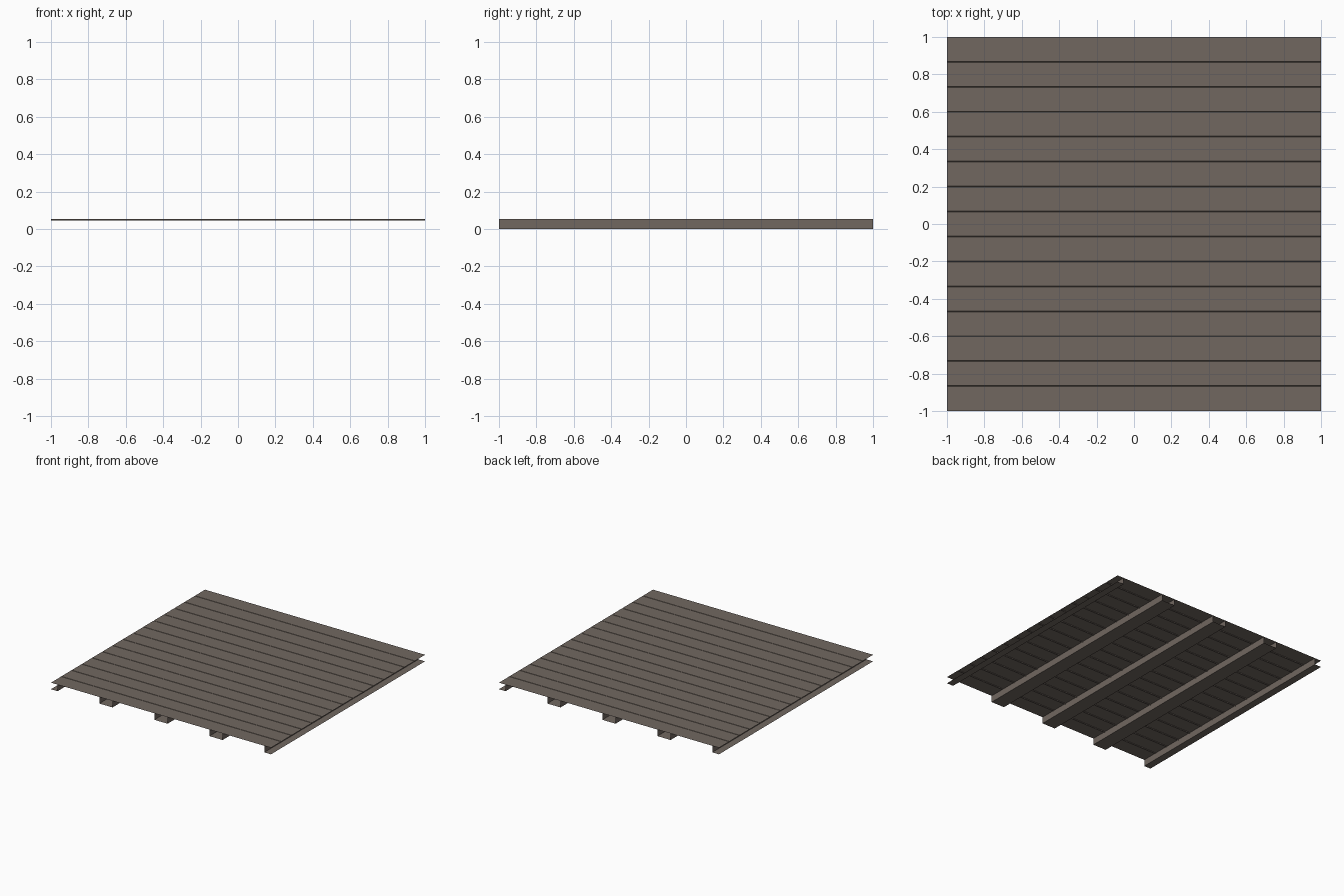
import bpy

if "Cube" in bpy.data.objects:
    bpy.data.objects.remove(bpy.data.objects["Cube"])

TOP = 0.054       # deck surface height
PLANKS = 15
GROOVE_W = 0.005  # narrow seam between boards
GROOVE_D = 0.007
HALF = 0.06       # half width of a joist

wood = bpy.data.materials.new("weathered_brown_wood")
wood.diffuse_color = (0.165, 0.137, 0.117, 1)
wood.use_nodes = True
wood.node_tree.nodes["Principled BSDF"].inputs["Base Color"].default_value = wood.diffuse_color


def extrude_profile(name, points, along):
    """Open sheet: sweep a 2D profile from -1 to 1 along the x or y axis."""
    verts, faces = [], []
    for a, z in points:
        for t in (-1, 1):
            verts.append((t, a, z) if along == "x" else (a, t, z))
    for i in range(len(points) - 1):
        b = 2 * i
        # wound so the flat deck faces up and joist skins face outwards
        faces.append((b, b + 1, b + 3, b + 2))
    mesh = bpy.data.meshes.new(name)
    mesh.from_pydata(verts, [], faces)
    mesh.materials.append(wood)
    obj = bpy.data.objects.new(name, mesh)
    bpy.context.collection.objects.link(obj)
    return obj


# Deck boards: one sheet with a small V groove at every seam
profile = [(-1, TOP)]
for i in range(1, PLANKS):
    y = -1 + 2 * i / PLANKS
    profile += [(y - GROOVE_W / 2, TOP), (y, TOP - GROOVE_D), (y + GROOVE_W / 2, TOP)]
profile.append((1, TOP))
extrude_profile("deck_boards", profile, "x")

# Whole joists below the deck: open-ended channels
for i, x in enumerate((-0.5, 0, 0.5)):
    extrude_profile(f"joist_{i + 1}", [(x - HALF, TOP), (x - HALF, 0),
                                       (x + HALF, 0), (x + HALF, TOP)], "y")

# Half joists at the left and right edges, open on the outer side
extrude_profile("edge_joist_left", [(-1, 0), (-1 + HALF, 0), (-1 + HALF, TOP)], "y")
extrude_profile("edge_joist_right", [(1 - HALF, TOP), (1 - HALF, 0), (1, 0)], "y")

# Joist skins: make the undersides face down
for obj in bpy.context.collection.objects:
    if "joist" in obj.name:
        under = [p for p in obj.data.polygons if abs(p.normal.z) > 0.9]
        if under[0].normal.z > 0:
            obj.data.flip_normals()
